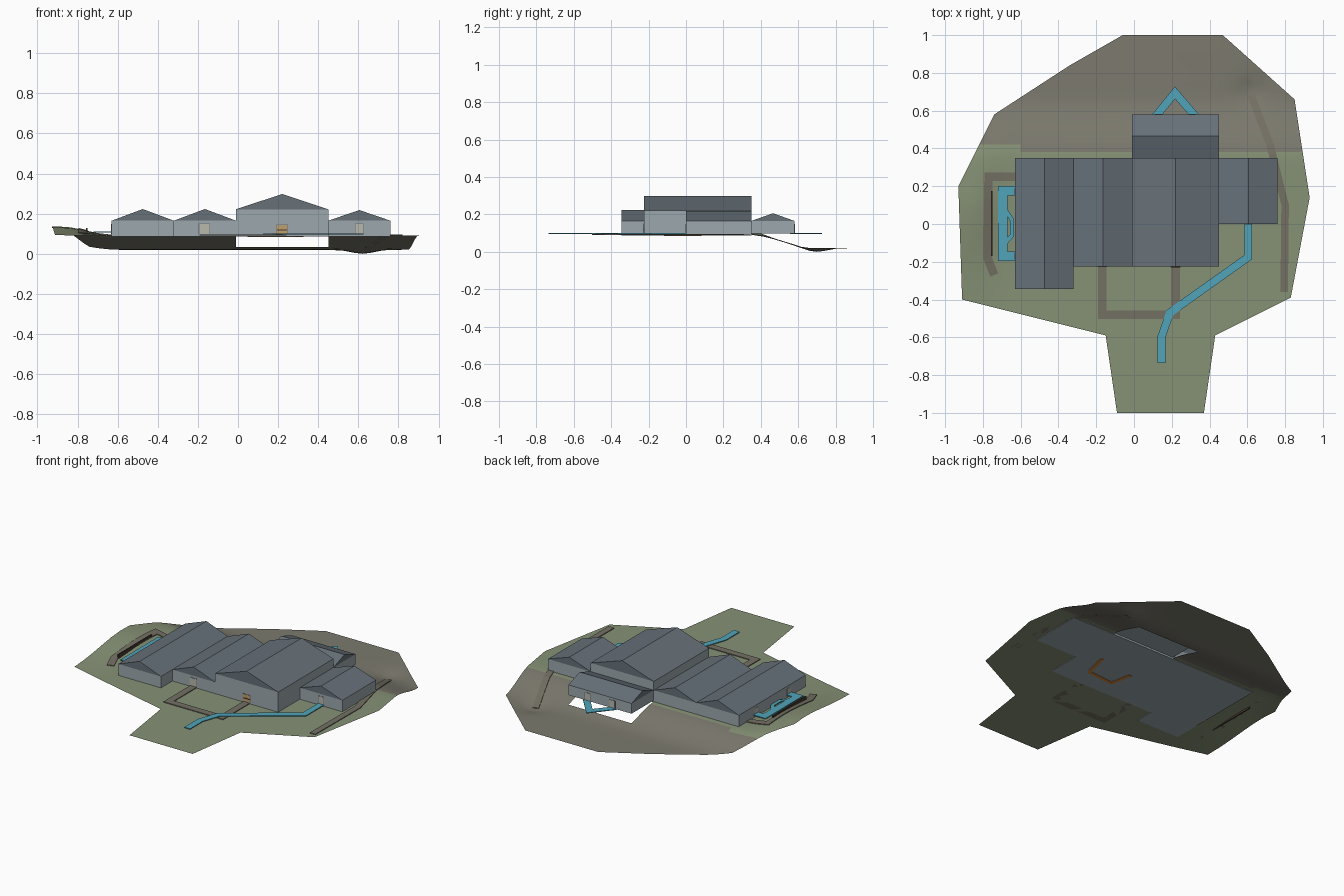
import bpy, bmesh, math
from mathutils import Vector

if "Cube" in bpy.data.objects:
    bpy.data.objects.remove(bpy.data.objects["Cube"])


def material(name, r, g, b):
    def lin(c):
        c /= 255
        return c / 12.92 if c <= 0.04045 else ((c + 0.055) / 1.055) ** 2.4
    m = bpy.data.materials.new(name)
    m.diffuse_color = (lin(r), lin(g), lin(b), 1)
    m.use_nodes = True
    m.node_tree.nodes["Principled BSDF"].inputs["Base Color"].default_value = m.diffuse_color
    return m


GRASS = material("grass green", 134, 145, 117)
DIRT = material("bare earth", 124, 122, 110)
TRAIL = material("trail brown", 116, 112, 100)
WALL = material("wall grey", 156, 168, 173)
ROOF = material("roof slate", 103, 113, 121)
BLUE = material("walkway blue", 80, 163, 186)
ORANGE = material("counter orange", 205, 135, 65)
DARK = material("dark brown", 70, 58, 48)
DOOR = material("door pale", 186, 184, 172)
TAN = material("door tan", 190, 160, 110)


def finish(bm, name, *mats):
    me = bpy.data.meshes.new(name)
    bm.to_mesh(me)
    bm.free()
    ob = bpy.data.objects.new(name, me)
    for m in mats:
        me.materials.append(m)
    bpy.context.collection.objects.link(ob)
    return ob


def smooth(a, b, t):
    t = min(1, max(0, (t - a) / (b - a)))
    return t * t * (3 - 2 * t)


def ground(x, y):
    """Plateau with a bank at the back, a rise on the left and a small hollow."""
    rise = 0.045 * smooth(-0.62, -0.88, x) * math.exp(-((y - 0.1) / 0.3) ** 2)
    top = 0.09 + rise
    z = top + (0.02 - top) * smooth(0.34, 0.68, y)
    z -= 0.02 * math.exp(-((x - 0.62) ** 2 + (y - 0.7) ** 2) / 0.006)
    return z


def box(name, x0, x1, y0, y1, z0, z1, mat):
    bm = bmesh.new()
    bmesh.ops.create_cube(bm, size=1)
    for v in bm.verts:
        v.co = (x1 if v.co.x > 0 else x0, y1 if v.co.y > 0 else y0,
                z1 if v.co.z > 0 else z0)
    return finish(bm, name, mat)


def ribbon(name, pts, width, mat, z=None, thick=0.005):
    """Flat mitred path; follows the ground when z is None."""
    p = [Vector(q) for q in pts]
    if z is None:
        fine = []
        for a, b in zip(p, p[1:]):
            n = max(1, int((b - a).length / 0.05))
            fine += [a.lerp(b, i / n) for i in range(n)]
        p = fine + [p[-1]]
    bm = bmesh.new()
    rows = []
    for i, c in enumerate(p):
        d0 = (c - p[max(i - 1, 0)]).normalized() if i else (p[1] - c).normalized()
        d1 = (p[i + 1] - c).normalized() if i < len(p) - 1 else d0
        n0, n1 = Vector((-d0.y, d0.x)), Vector((-d1.y, d1.x))
        m = (n0 + n1).normalized()
        m *= width / 2 / max(0.4, m.dot(n0))
        ring = []
        for s, dz in ((1, 0), (-1, 0), (-1, -thick), (1, -thick)):
            q = c + m * s
            h = (ground(q.x, q.y) + 0.005 if z is None else z) + dz
            ring.append(bm.verts.new((q.x, q.y, h)))
        rows.append(ring)
    for a, b in zip(rows, rows[1:]):
        for k in range(4):
            bm.faces.new((a[k], a[k - 1], b[k - 1], b[k]))
    bm.faces.new(rows[0])
    bm.faces.new(rows[-1][::-1])
    bmesh.ops.recalc_face_normals(bm, faces=bm.faces)
    return finish(bm, name, mat)


# Terrain sheet
outline = [(-0.06, 1), (-0.34, 0.84), (-0.74, 0.58), (-0.93, 0.2), (-0.91, -0.4),
           (-0.15, -0.59), (-0.09, -1), (0.37, -1), (0.43, -0.59), (0.83, -0.39),
           (0.93, 0.14), (0.85, 0.66), (0.47, 1)]
bm = bmesh.new()
bm.faces.new([bm.verts.new((x, y, 0)) for x, y in outline])
bmesh.ops.triangulate(bm, faces=bm.faces[:])
cuts = [((x, 0, 0), (1, 0, 0)) for x in
        [-0.88, -0.84, -0.8, -0.75, -0.7, -0.65, -0.6, -0.3, -0.01, 0.45, 0.53, 0.58, 0.62, 0.66, 0.71, 0.8]]
cuts += [((0, y, 0), (0, 1, 0)) for y in
         [-0.3, -0.2, -0.1, 0, 0.1, 0.2, 0.3, 0.35, 0.38, 0.42, 0.46, 0.5, 0.54, 0.58, 0.62, 0.66, 0.7, 0.74, 0.8]]
for co, no in cuts:
    bmesh.ops.bisect_plane(bm, geom=bm.verts[:] + bm.edges[:] + bm.faces[:],
                           plane_co=co, plane_no=no)
gap = []
for f in bm.faces:
    c = f.calc_center_median()
    f.material_index = 1 if c.y > (0.42 if c.x < -0.6 else 0.38) else 0
    f.smooth = True
    if -0.01 < c.x < 0.45 and 0.35 < c.y < 0.58:
        gap.append(f)
bmesh.ops.delete(bm, geom=gap, context='FACES')
for v in bm.verts:
    v.co.z = ground(v.co.x, v.co.y)
bmesh.ops.triangulate(bm, faces=bm.faces[:])
for f in bm.faces:
    f.normal_update()
    if f.normal.z < 0:
        f.normal_flip()
finish(bm, "terrain", GRASS, DIRT)


# Buildings: wall block with a solid gable roof
def building(name, x0, x1, y0, y1, base, eave, ridge, along_x=False):
    box(name + "_walls", x0, x1, y0, y1, base, eave, WALL)
    if along_x:
        m = (y0 + y1) / 2
        ends = [[(x, y0, eave), (x, y1, eave), (x, m, ridge)] for x in (x0, x1)]
    else:
        m = (x0 + x1) / 2
        ends = [[(x0, y, eave), (x1, y, eave), (m, y, ridge)] for y in (y0, y1)]
    bm = bmesh.new()
    a, b = [[bm.verts.new(c) for c in e] for e in ends]
    bm.faces.new(a)
    bm.faces.new(b)
    for k in range(3):
        bm.faces.new((a[k], a[k - 1], b[k - 1], b[k]))
    bmesh.ops.recalc_face_normals(bm, faces=bm.faces)
    finish(bm, name + "_roof", ROOF)


building("left_wing", -0.63, -0.32, -0.345, 0.35, 0.086, 0.165, 0.223)
building("middle_wing", -0.32, -0.01, -0.225, 0.35, 0.086, 0.165, 0.223)
building("main_hall", -0.01, 0.45, -0.225, 0.35, 0.086, 0.222, 0.298)
building("right_wing", 0.45, 0.76, 0, 0.35, 0.086, 0.165, 0.218)
building("rear_wing", -0.01, 0.45, 0.35, 0.58, 0.098, 0.165, 0.206, True)

# Doors as thin framed plates
for name, x, y, w, h, mat in (("middle_door", -0.168, -0.225, 0.05, 0.05, DOOR),
                              ("main_door", 0.22, -0.225, 0.054, 0.046, TAN),
                              ("right_door", 0.605, 0, 0.036, 0.05, DOOR),
                              ("rear_door_a", 0.13, 0.58, 0.036, 0.05, DOOR),
                              ("rear_door_b", 0.31, 0.58, 0.036, 0.05, DOOR)):
    box(name + "_frame", x - w / 2 - 0.003, x + w / 2 + 0.003, y - 0.001, y + 0.001, 0.098, 0.101 + h, ROOF)
    box(name, x - w / 2, x + w / 2, y - 0.002, y + 0.002, 0.098, 0.098 + h, mat)
for y in (-0.17, 0.17):
    box("side_door", -0.632, -0.628, y - 0.018, y + 0.018, 0.098, 0.148, DOOR)
box("main_door_bar", 0.195, 0.245, -0.229, -0.225, 0.116, 0.121, DARK)

# Orange counter outline, set flush in the hall floor
ribbon("hall_counter", [(0.06, 0.04), (0.088, -0.105), (0.275, -0.09), (0.315, 0.08)],
       0.025, ORANGE, z=0.088, thick=0.004)

# Blue walkways
ribbon("front_walkway", [(0.605, 0), (0.605, -0.175), (0.19, -0.47), (0.145, -0.6), (0.145, -0.735)],
       0.042, BLUE, z=0.1)
ribbon("rear_walkway", [(0.115, 0.57), (0.217, 0.695), (0.325, 0.57)], 0.042, BLUE, z=0.1)
ribbon("side_walkway", [(-0.63, 0.175), (-0.695, 0.175), (-0.695, -0.17), (-0.63, -0.17)],
       0.05, BLUE, z=0.112, thick=0.006)
ribbon("side_walkway_link", [(-0.69, 0.09), (-0.645, 0.02), (-0.645, -0.06), (-0.69, -0.11)],
       0.022, BLUE, z=0.112, thick=0.006)

# Brown trails on the ground
ribbon("front_trail", [(-0.168, -0.225), (-0.168, -0.48), (0.22, -0.48), (0.22, -0.225)], 0.046, TRAIL)
ribbon("left_trail", [(-0.63, 0.25), (-0.77, 0.25), (-0.775, -0.18), (-0.74, -0.27)], 0.045, TRAIL)
ribbon("right_trail", [(0.795, -0.36), (0.8, 0.1), (0.72, 0.42), (0.62, 0.68)], 0.04, TRAIL)

# Dark rail beside the left trail
box("side_rail", -0.758, -0.75, -0.17, 0.175, 0.1, 0.128, DARK)
